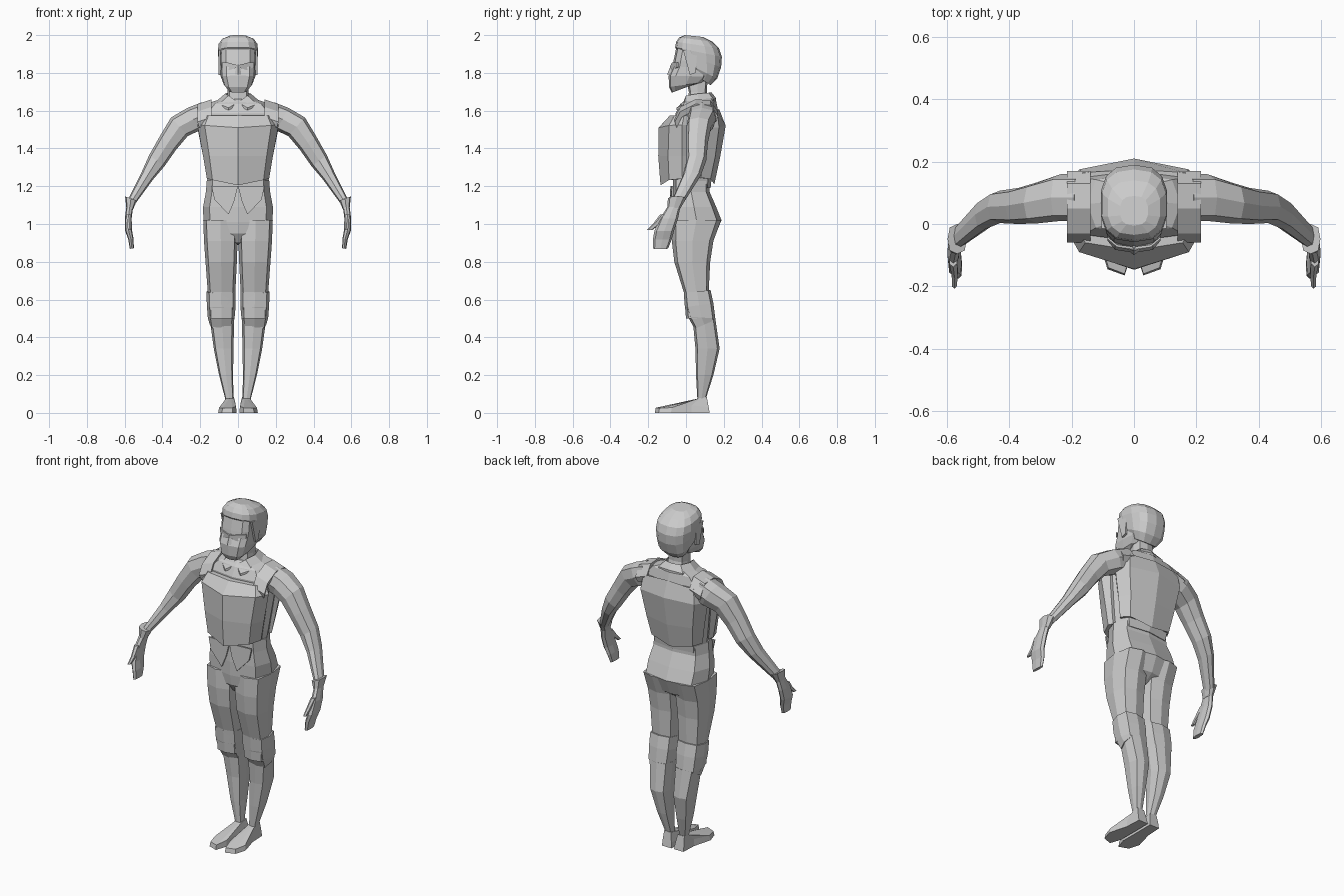
import bpy, math
from mathutils import Vector

grey = bpy.data.materials.new("light_grey")
grey.diffuse_color = (0.6, 0.6, 0.6, 1)


def make(name, verts, faces, mirror=False):
    me = bpy.data.meshes.new(name)
    me.from_pydata(verts, [], faces)
    me.materials.append(grey)
    ob = bpy.data.objects.new(name, me)
    bpy.context.collection.objects.link(ob)
    if mirror:
        mod = ob.modifiers.new("mirror", 'MIRROR')
        mod.use_mirror_merge = False
    # consistent outward normals
    bpy.context.view_layer.objects.active = ob
    ob.select_set(True)
    bpy.ops.object.mode_set(mode='EDIT')
    bpy.ops.mesh.select_all(action='SELECT')
    bpy.ops.mesh.normals_make_consistent(inside=False)
    bpy.ops.object.mode_set(mode='OBJECT')
    ob.select_set(False)
    return ob


def skin(name, rings, mirror=False):
    """Bridge equal-sized rings and cap both ends."""
    n = len(rings[0])
    verts = [p for r in rings for p in r]
    faces = [(i * n + j, i * n + (j + 1) % n, (i + 1) * n + (j + 1) % n, (i + 1) * n + j)
             for i in range(len(rings) - 1) for j in range(n)]
    faces += [tuple(range(n)), tuple(range((len(rings) - 1) * n, len(rings) * n))]
    return make(name, verts, faces, mirror)


def spow(v, p):
    return math.copysign(abs(v) ** p, v) if abs(v) > 1e-6 else 0


def loft(name, sections, n=8, p=0.6, mirror=False):
    """Sections: x0, x1, y0, y1, z at front, z at back."""
    rings = []
    for x0, x1, y0, y1, zf, zb in sections:
        ring = []
        for i in range(n):
            a = math.tau * i / n
            s, c = spow(math.sin(a), p), spow(math.cos(a), p)
            ring.append(((x0 + x1) / 2 + (x1 - x0) / 2 * s, (y0 + y1) / 2 - (y1 - y0) / 2 * c,
                         (zf + zb) / 2 + (zf - zb) / 2 * c))
        rings.append(ring)
    return skin(name, rings, mirror)


def limb(name, sections, n=8):
    """Sections: centre x, y, z, half thickness, half depth, tilt in degrees."""
    rings = []
    for x, y, z, t, d, tilt in sections:
        u = Vector((math.cos(math.radians(tilt)), 0, math.sin(math.radians(tilt))))
        ring = []
        for i in range(n):
            a = math.tau * i / n
            ring.append(Vector((x, y, z)) + u * t * spow(math.sin(a), 0.75)
                        + Vector((0, d * spow(math.cos(a), 0.75), 0)))
        rings.append(ring)
    return skin(name, rings, True)


def plate(name, pts, offset, mirror=True):
    """Flat outline thickened along an offset."""
    return skin(name, [pts, [Vector(q) + Vector(offset) for q in pts]], mirror)


# Shirt body
loft("shirt", [(-.155, .155, -.06, .13, 1.19, 1.19), (-.17, .17, -.06, .14, 1.28, 1.28),
               (-.20, .20, -.05, .165, 1.5, 1.5), (-.20, .20, -.055, .17, 1.585, 1.60),
               (-.15, .15, -.03, .16, 1.635, 1.65), (-.07, .07, .0, .14, 1.66, 1.675)])


def shell(name, levels):
    """Faceted armour plate. Levels: half width, y of centre, corner, side, z centre, z side."""
    rings = []
    for w, yc, yk, ys, zc, zs in levels:
        zm = zs * .8 + zc * .2
        rings.append([(0, yc, zc), (w * .82, yk, zm), (w, ys, zs), (w * .8, .05, zs),
                      (-w * .8, .05, zs), (-w, ys, zs), (-w * .82, yk, zm)])
    return skin(name, rings)


# Vest front and back plates
shell("vest_front", [(.165, -.135, -.09, -.02, 1.205, 1.24), (.185, -.147, -.095, -.02, 1.36, 1.36),
                     (.215, -.145, -.09, -.02, 1.51, 1.525), (.19, -.085, -.06, -.01, 1.575, 1.575)])
shell("vest_back", [(.165, .15, .13, .08, 1.21, 1.245), (.185, .18, .155, .09, 1.35, 1.36),
                    (.215, .21, .175, .10, 1.52, 1.51), (.20, .175, .165, .11, 1.61, 1.595)])

# Shoulder straps arching over the shirt
path = [(-.06, 1.56), (-.03, 1.615), (.05, 1.655), (.13, 1.65), (.17, 1.59)]
skin("shoulder_strap", [[(.14, y, z + .005), (.215, y, z - .02), (.205, y * .9 + .005, z - .05),
                         (.14, y * .9 + .005, z - .03)] for y, z in path], True)

# Hips and legs
loft("hips", [(-.165, .165, -.07, .125, 1.235, 1.23), (-.17, .17, -.07, .125, 1.17, 1.17),
              (-.185, .185, -.075, .16, 1.09, 1.09), (-.183, .183, -.075, .188, 1.01, 1.02),
              (-.175, .175, -.065, .15, .95, .93), (-.10, .10, -.03, .09, .90, .89)])
loft("thigh", [(.004, .184, -.076, .186, 1.02, 1.02), (.002, .18, -.075, .145, .91, .91),
               (.006, .172, -.062, .128, .80, .80), (.014, .16, -.012, .12, .64, .64),
               (.02, .155, .0, .14, .50, .50)], mirror=True)
loft("knee_pad", [(.012, .167, -.012, .13, .635, .65), (.012, .165, -.006, .145, .56, .58),
                  (.018, .16, .01, .155, .51, .50), (.024, .15, .045, .15, .445, .49)], mirror=True)
loft("shin", [(.02, .15, .035, .155, .50, .50), (.024, .128, .05, .178, .34, .34),
              (.026, .10, .053, .145, .20, .20), (.024, .068, .06, .105, .075, .075)], mirror=True)

# Boot: outline levels from sole to ankle
skin("boot", [
    [(.008, .125, 0), (.07, .125, 0), (.075, .03, 0), (.105, -.08, 0), (.085, -.145, 0), (.03, -.165, 0), (.008, -.10, 0)],
    [(.012, .12, .03), (.07, .12, .03), (.072, .03, .04), (.10, -.075, .028), (.082, -.14, .025), (.03, -.16, .027), (.01, -.09, .035)],
    [(.022, .11, .085), (.066, .11, .085), (.068, .075, .08), (.066, .055, .073), (.05, .05, .07), (.035, .05, .07), (.022, .06, .075)],
], True)

# Belt line flaps below the vest
plate("fly_flap", [(.0, -.074, 1.20), (.14, -.066, 1.20), (.125, -.068, 1.13), (.05, -.074, 1.05), (.02, -.076, 1.12)], (0, -.009, 0))

# Arms and hands
limb("arm", [(.18, .085, 1.575, .07, .075, 80), (.235, .085, 1.555, .068, .075, 62),
             (.31, .068, 1.515, .066, .066, 48), (.37, .058, 1.43, .056, .058, 40),
             (.43, .055, 1.335, .05, .052, 36), (.48, .03, 1.255, .036, .048, 32),
             (.565, -.045, 1.115, .022, .034, 28)])
limb("glove_cuff", [(.567, -.048, 1.135, .033, .048, 20), (.573, -.065, 1.08, .018, .034, 8)])
limb("hand", [(.572, -.06, 1.10, .018, .032, 15), (.581, -.09, 1.03, .018, .048, 0),
              (.579, -.115, .965, .018, .052, -5), (.567, -.125, .92, .014, .05, -10),
              (.562, -.135, .87, .011, .04, -10)])
limb("thumb", [(.58, -.11, 1.05, .014, .028, 0), (.575, -.155, 1.0, .011, .02, 0),
               (.576, -.193, .968, .008, .014, 0)], n=6)

# Neck and collar
loft("neck", [(-.06, .06, .01, .125, 1.64, 1.65), (-.055, .055, .015, .11, 1.70, 1.70),
              (-.055, .055, .0, .115, 1.77, 1.77)])
inner = [(.0, -.015, 1.645), (.05, .0, 1.68), (.068, .06, 1.69), (.05, .12, 1.695), (0, .135, 1.697)]
outer = [(.05, -.05, 1.615), (.10, -.01, 1.635), (.115, .07, 1.65), (.08, .145, 1.66), (0, .16, 1.665)]
low = [Vector(q) + Vector((0, 0, -.012)) for q in outer]
skin("collar", [[inner[i], outer[i], low[i], Vector(inner[i]) - Vector((0, 0, .02))] for i in range(5)], True)

# Head
loft("head", [(-.05, .05, -.075, .03, 1.695, 1.735), (-.075, .075, -.09, .09, 1.725, 1.75),
              (-.092, .092, -.092, .13, 1.785, 1.78), (-.094, .094, -.072, .15, 1.83, 1.83),
              (-.098, .098, -.066, .16, 1.865, 1.87), (-.095, .095, -.05, .16, 1.94, 1.94)], n=12)
plate("brow", [(0, -.073, 1.84), (.055, -.066, 1.855), (.085, -.04, 1.855), (.085, -.04, 1.83),
               (.045, -.066, 1.815), (0, -.078, 1.83)], (0, -.008, 0))
skin("nose", [[(-.018, -.085, 1.79), (.018, -.085, 1.79), (0, -.10, 1.792)],
              [(-.008, -.07, 1.845), (.008, -.07, 1.845), (0, -.078, 1.845)]])

# Hair cap, tilted down at the back, with a fringe and sideburns
loft("hair", [(-.07, .07, .03, .13, 1.80, 1.735), (-.098, .098, .005, .165, 1.85, 1.77),
              (-.104, .104, -.04, .186, 1.91, 1.83), (-.108, .108, -.058, .19, 1.935, 1.885),
              (-.105, .105, -.052, .175, 1.965, 1.93), (-.085, .085, -.035, .14, 1.988, 1.965),
              (-.045, .045, -.005, .09, 2.0, 1.99)], n=14, p=.75)
plate("sideburn", [(.092, -.015, 1.92), (.092, .06, 1.92), (.09, .05, 1.80), (.09, .02, 1.79)], (.012, 0, 0))
